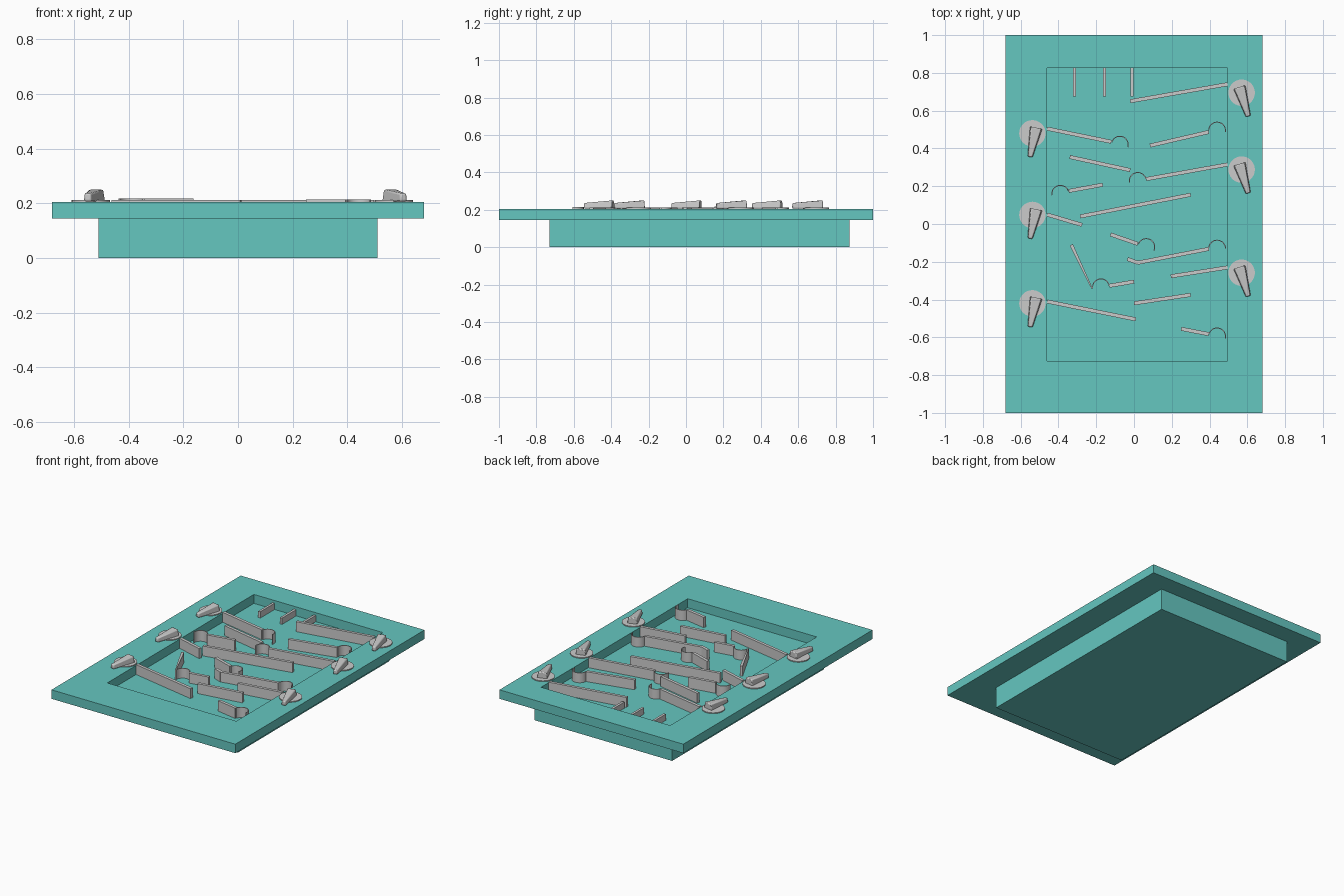
import bpy, bmesh
from math import cos, sin, radians, atan2
from mathutils import Vector

if "Cube" in bpy.data.objects:
    bpy.data.objects.remove(bpy.data.objects["Cube"])

teal = bpy.data.materials.new("teal")
teal.diffuse_color = (0.13, 0.57, 0.53, 1)
teal.use_nodes = True
teal.node_tree.nodes["Principled BSDF"].inputs["Base Color"].default_value = teal.diffuse_color
FLOOR, TOP = 0.14, 0.205


def finish(name, bm, mat=None):
    bmesh.ops.recalc_face_normals(bm, faces=bm.faces)
    me = bpy.data.meshes.new(name)
    bm.to_mesh(me)
    bm.free()
    ob = bpy.data.objects.new(name, me)
    bpy.context.collection.objects.link(ob)
    if mat:
        me.materials.append(mat)
    return ob


def prism(name, outline, z0, z1, mat=None):
    bm = bmesh.new()
    lo = [bm.verts.new((x, y, z0)) for x, y in outline]
    hi = [bm.verts.new((x, y, z1)) for x, y in outline]
    bm.faces.new(lo)
    bm.faces.new(hi)
    n = len(lo)
    for i in range(n):
        j = (i + 1) % n
        bm.faces.new((lo[i], lo[j], hi[j], hi[i]))
    return finish(name, bm, mat)


def rect(x0, x1, y0, y1):
    return [(x0, y0), (x1, y0), (x1, y1), (x0, y1)]


def smooth(ob):
    bpy.ops.object.select_all(action='DESELECT')
    ob.select_set(True)
    bpy.context.view_layer.objects.active = ob
    bpy.ops.object.shade_smooth_by_angle(angle=radians(35))


# lower box, whose top is the playing floor
prism("lower_box", rect(-0.51, 0.51, -0.73, 0.875), 0, 0.145, teal)

# rectangular frame around the pocket
bm = bmesh.new()
rings = []
for z in (0.145, TOP):
    for r in (rect(-0.68, 0.68, -1, 1), rect(-0.46, 0.495, -0.725, 0.825)):
        rings.append([bm.verts.new((x, y, z)) for x, y in r])
for a, b in ((0, 1), (2, 3), (0, 2), (1, 3)):
    for i in range(4):
        j = (i + 1) % 4
        bm.faces.new((rings[a][i], rings[a][j], rings[b][j], rings[b][i]))
finish("frame", bm, teal)


# straight ramps: both ends, top height, half widths at each end
def ramp(name, x0, y0, x1, y1, top=0.211, w0=0.01, w1=0.01):
    a, b = Vector((x0, y0)), Vector((x1, y1))
    d = (b - a).normalized()
    n = Vector((-d.y, d.x))
    prism(name, [a - n * w0, b - n * w1, b + n * w1, a + n * w0], FLOOR, top)


for r in [
    (-0.02, 0.65, 0.495, 0.74), (-0.46, 0.505, -0.12, 0.435),
    (0.085, 0.415, 0.395, 0.487), (-0.34, 0.355, -0.02, 0.285),
    (0.065, 0.238, 0.495, 0.315), (-0.345, 0.175, -0.165, 0.208, 0.217),
    (-0.285, 0.04, 0.30, 0.155), (-0.46, 0.05, -0.275, -0.005),
    (-0.125, -0.055, 0.02, -0.105), (0.02, -0.205, 0.395, -0.132),
    (-0.035, -0.185, 0.022, -0.206), (-0.13, -0.327, 0, -0.305),
    (0.195, -0.277, 0.495, -0.23), (0, -0.42, 0.30, -0.375),
    (-0.46, -0.41, 0.01, -0.505), (0.25, -0.555, 0.395, -0.583, 0.214),
]:
    ramp("ramp", *r)
ramp("tapered_ramp", -0.332, -0.11, -0.222, -0.342, 0.211, 0.009, 0.003)
for x in (-0.315, -0.155, -0.01):
    ramp("lane_divider", x, 0.675, x, 0.825, 0.187, 0.008, 0.008)

# thin curved hooks: centre, start and end angle, top height
for cx, cy, a0, a1, top in [
    (-0.075, 0.42, -18, 165, 0.211), (0.44, 0.495, -10, 188, 0.211),
    (0.02, 0.228, 12, 190, 0.211), (-0.39, 0.16, 15, 190, 0.217),
    (0.065, -0.122, -25, 160, 0.211), (0.44, -0.13, 0, 185, 0.211),
    (-0.175, -0.335, 10, 188, 0.211), (0.44, -0.595, -15, 165, 0.214),
]:
    ang = [radians(a0 + (a1 - a0) * i / 14) for i in range(15)]
    pts = [(cx + 0.047 * cos(a), cy + 0.047 * sin(a)) for a in ang]
    pts += [(cx + 0.042 * cos(a), cy + 0.042 * sin(a)) for a in reversed(ang)]
    smooth(prism("curved_hook", pts, FLOOR, top))


# turning knobs: thin disc with a tapered lever
def knob(cx, cy, side):
    disc = [(cx + 0.07 * cos(radians(a)), cy + 0.07 * sin(radians(a)))
            for a in range(0, 360, 10)]
    smooth(prism("knob_disc", disc, 0.2, 0.211))
    wide = Vector((cx + 0.012 * -side, cy + 0.03))
    tip = Vector((cx + 0.035 * side, cy - 0.125)) if side > 0 else Vector((cx - 0.012, cy - 0.125))
    if side < 0:
        wide = Vector((cx + 0.02, cy + 0.03))
    d = (tip - wide).normalized()
    n = Vector((-d.y, d.x))
    bm = bmesh.new()
    levels = []
    for s, zw, zt in ((1.0, 0.205, 0.207), (0.8, 0.25, 0.236)):
        w, t = 0.034 * s, 0.014 * s
        levels.append([bm.verts.new((*p, z)) for p, z in (
            (wide - n * w, zw), (tip - n * t, zt), (tip + n * t, zt), (wide + n * w, zw))])
    bm.faces.new(levels[0])
    bm.faces.new(levels[1])
    for i in range(4):
        j = (i + 1) % 4
        bm.faces.new((levels[0][i], levels[0][j], levels[1][j], levels[1][i]))
    ob = finish("knob_lever", bm)
    bev = ob.modifiers.new("round", 'BEVEL')
    bev.width, bev.segments = 0.006, 2
    smooth(ob)


for y in (0.48, 0.048, -0.42):
    knob(-0.538, y, -1)
for y in (0.695, 0.288, -0.258):
    knob(0.57, y, 1)
